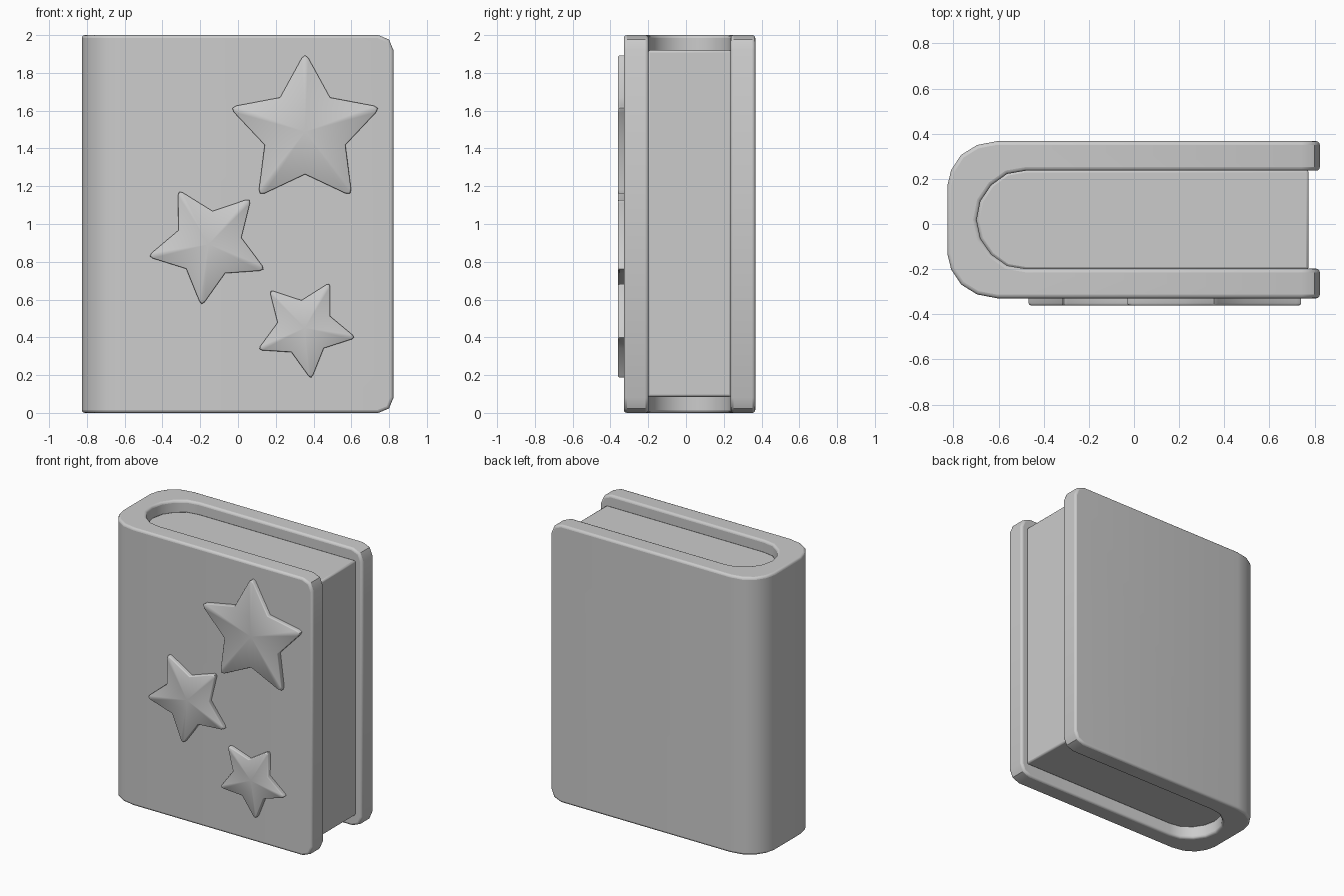
import bpy, bmesh, math

old = bpy.data.objects.get("Cube")
if old:
    bpy.data.objects.remove(old)

grey = bpy.data.materials.new("light_grey")
grey.use_nodes = True
colour = (0.6, 0.6, 0.6, 1)
grey.diffuse_color = colour
grey.node_tree.nodes["Principled BSDF"].inputs["Base Color"].default_value = colour

MID_Y = 0.019      # centre plane of the book's thickness
HEIGHT = 2.0
FORE_X = 0.823     # free edge of the covers


def finish(bm, name, bevel, segments, smooth_angle):
    bmesh.ops.recalc_face_normals(bm, faces=bm.faces)
    mesh = bpy.data.meshes.new(name)
    bm.to_mesh(mesh)
    bm.free()
    mesh.materials.append(grey)
    obj = bpy.data.objects.new(name, mesh)
    bpy.context.collection.objects.link(obj)
    if bevel:
        mod = obj.modifiers.new("soft_edges", "BEVEL")
        mod.width, mod.segments = bevel, segments
        mod.limit_method, mod.angle_limit = "ANGLE", math.radians(50)
    bpy.ops.object.select_all(action="DESELECT")
    obj.select_set(True)
    bpy.context.view_layer.objects.active = obj
    bpy.ops.object.shade_smooth_by_angle(angle=math.radians(smooth_angle))
    return obj


def extrude_profile(points, bottom, top):
    bm = bmesh.new()
    face = bm.faces.new([bm.verts.new((x, y + MID_Y, bottom)) for x, y in points])
    grown = bmesh.ops.extrude_face_region(bm, geom=[face])["geom"]
    verts = [v for v in grown if isinstance(v, bmesh.types.BMVert)]
    bmesh.ops.translate(bm, verts=verts, vec=(0, 0, top - bottom))
    return bm


def mirrored(half):
    """Complete a half profile, listed from the back to the spine."""
    return half + [(x, -y) for x, y in reversed(half) if y > 0]


# Wrap-around cover with rounded outer corners
outer = mirrored([(FORE_X, 0.348), (-0.606, 0.348), (-0.695, 0.331),
                  (-0.766, 0.287), (-0.81, 0.22), (-0.827, 0.15)])
spine_curve = [(-0.48, 0.217), (-0.562, 0.203), (-0.632, 0.153),
               (-0.68, 0.083), (-0.697, 0)]
inner = mirrored([(FORE_X, 0.217)] + spine_curve)
bm = extrude_profile(outer + inner[::-1], 0, HEIGHT)
corners = [e for e in bm.edges
           if all(abs(v.co.x - FORE_X) < 1e-4 for v in e.verts)
           and abs(e.verts[0].co.z - e.verts[1].co.z) < 1e-4]
bmesh.ops.bevel(bm, geom=corners, offset=0.08, segments=2, profile=0.5,
                affect="EDGES")
finish(bm, "cover", 0.016, 3, 40)

# Page block, tucked slightly into the cover
pages = mirrored([(0.774, 0.217)] + spine_curve)
bm = extrude_profile([(x, y * 1.02) for x, y in pages], 0.085, 1.92)
finish(bm, "pages", 0.012, 2, 40)


# Raised stars on the front cover
def add_star(name, cx, cz, radius, turn):
    back, front, rim = -0.32, -0.361, 0.01
    outline = []
    for i in range(5):
        tip = math.radians(turn + 72 * i)
        # Blunted tip followed by the inner notch
        for r, swing in ((0.965, -2.6), (1.0, 0), (0.965, 2.6), (0.555, 36)):
            a = tip + math.radians(swing)
            outline.append((math.cos(a) * r * radius, math.sin(a) * r * radius))
    bm = bmesh.new()
    shrink = 1 - rim / radius
    rings = []
    for y, s in ((back, 1), (front + rim, 1),
                 (front + rim * 0.3, (1 + 2 * shrink) / 3 + 0.3 * rim / radius),
                 (front, shrink)):
        rings.append([bm.verts.new((cx + u * s, y, cz + v * s)) for u, v in outline])
    count = len(outline)
    centre = bm.verts.new((cx, front, cz))
    for i in range(count):
        j = (i + 1) % count
        for a, b in zip(rings, rings[1:]):
            bm.faces.new((a[i], a[j], b[j], b[i]))
        bm.faces.new((rings[-1][i], rings[-1][j], centre))
    bm.faces.new(rings[0])
    finish(bm, name, 0, 0, 60)


add_star("large_star", 0.355, 1.488, 0.405, 90)
add_star("middle_star", -0.155, 0.893, 0.318, 119.4)
add_star("small_star", 0.354, 0.45, 0.265, 61)
